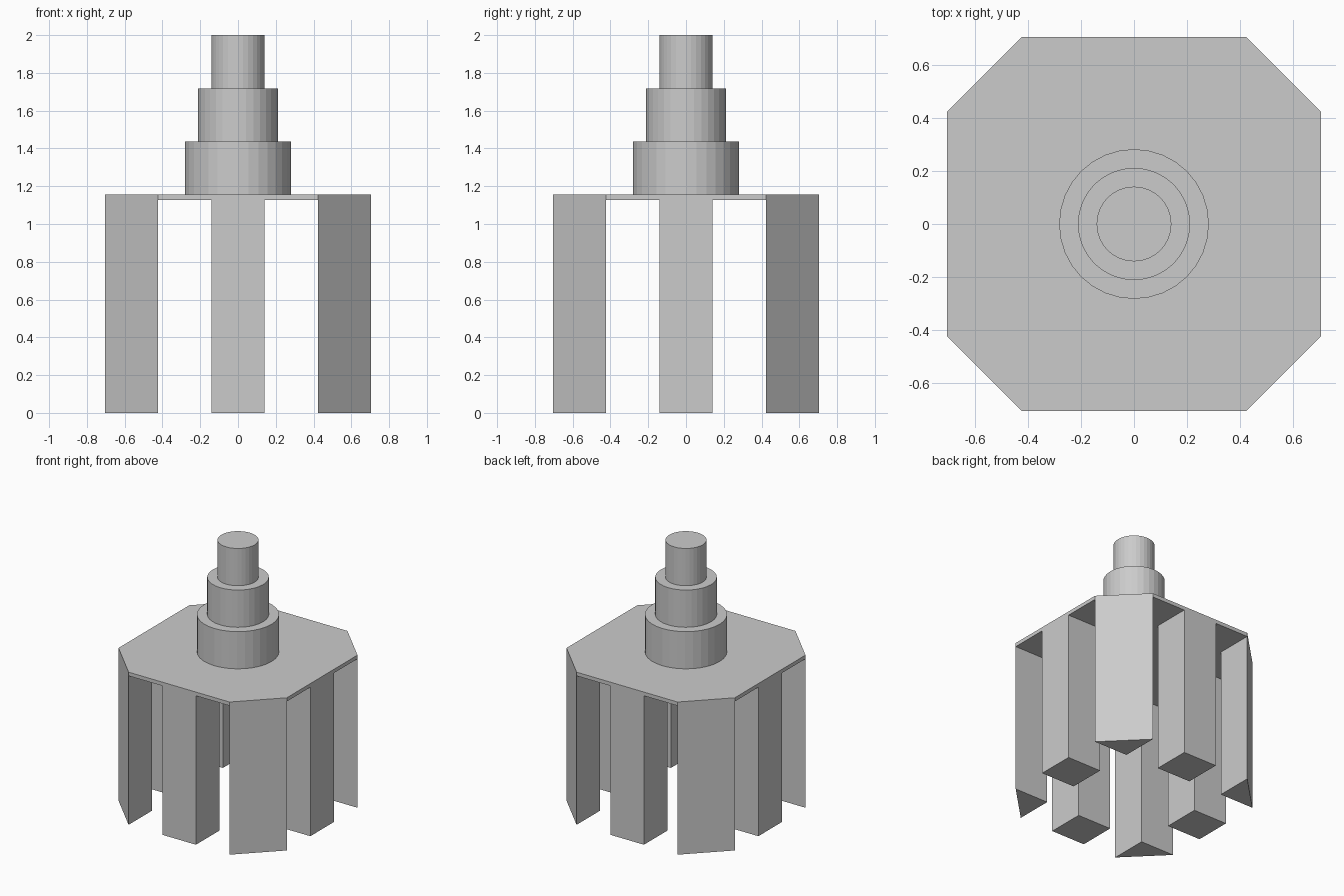
import bpy, bmesh, math

if "Cube" in bpy.data.objects:
    bpy.data.objects.remove(bpy.data.objects["Cube"])

U = 2 / 14.2          # module: half a post width
POST_H = 8 * U        # post height
PLATE_T = 0.2 * U     # deck thickness


def prism(name, outline, z0, z1):
    """Extrude a flat outline from z0 to z1."""
    bm = bmesh.new()
    face = bm.faces.new([bm.verts.new((x, y, z0)) for x, y in outline])
    ext = bmesh.ops.extrude_face_region(bm, geom=[face], use_keep_orig=True)
    top = [v for v in ext["geom"] if isinstance(v, bmesh.types.BMVert)]
    bmesh.ops.translate(bm, verts=top, vec=(0, 0, z1 - z0))
    bmesh.ops.recalc_face_normals(bm, faces=bm.faces)
    mesh = bpy.data.meshes.new(name)
    bm.to_mesh(mesh)
    bm.free()
    obj = bpy.data.objects.new(name, mesh)
    bpy.context.collection.objects.link(obj)
    return obj


def turn(points, quarter):
    """Rotate an outline by quarter turns around z."""
    for _ in range(quarter):
        points = [(-y, x) for x, y in points]
    return points


a, b, c = U, 3 * U, 5 * U

# Square side posts and triangular corner posts, once per quarter turn
side = [(-a, -c), (a, -c), (a, -b), (-a, -b)]
corner = [(b, -c), (c, -b), (b, -b)]
for q, (s, k) in enumerate([("front", "front_right"), ("right", "back_right"),
                            ("back", "back_left"), ("left", "front_left")]):
    prism(s + "_post", turn(side, q), 0, POST_H)
    prism(k + "_corner_post", turn(corner, q), 0, POST_H)

# Chamfered deck plate
octagon = [p for q in range(4) for p in turn([(-b, -c), (b, -c)], q)]
deck_top = POST_H + PLATE_T
prism("deck_plate", octagon, POST_H, deck_top)

# Stepped round tower
for i, (name, r) in enumerate([("lower_tier", 2 * U), ("middle_tier", 1.5 * U),
                               ("upper_tier", U)]):
    circle = [(r * math.cos(math.tau * n / 32), r * math.sin(math.tau * n / 32))
              for n in range(32)]
    z = deck_top + i * 2 * U
    prism(name, circle, z, z + 2 * U)
